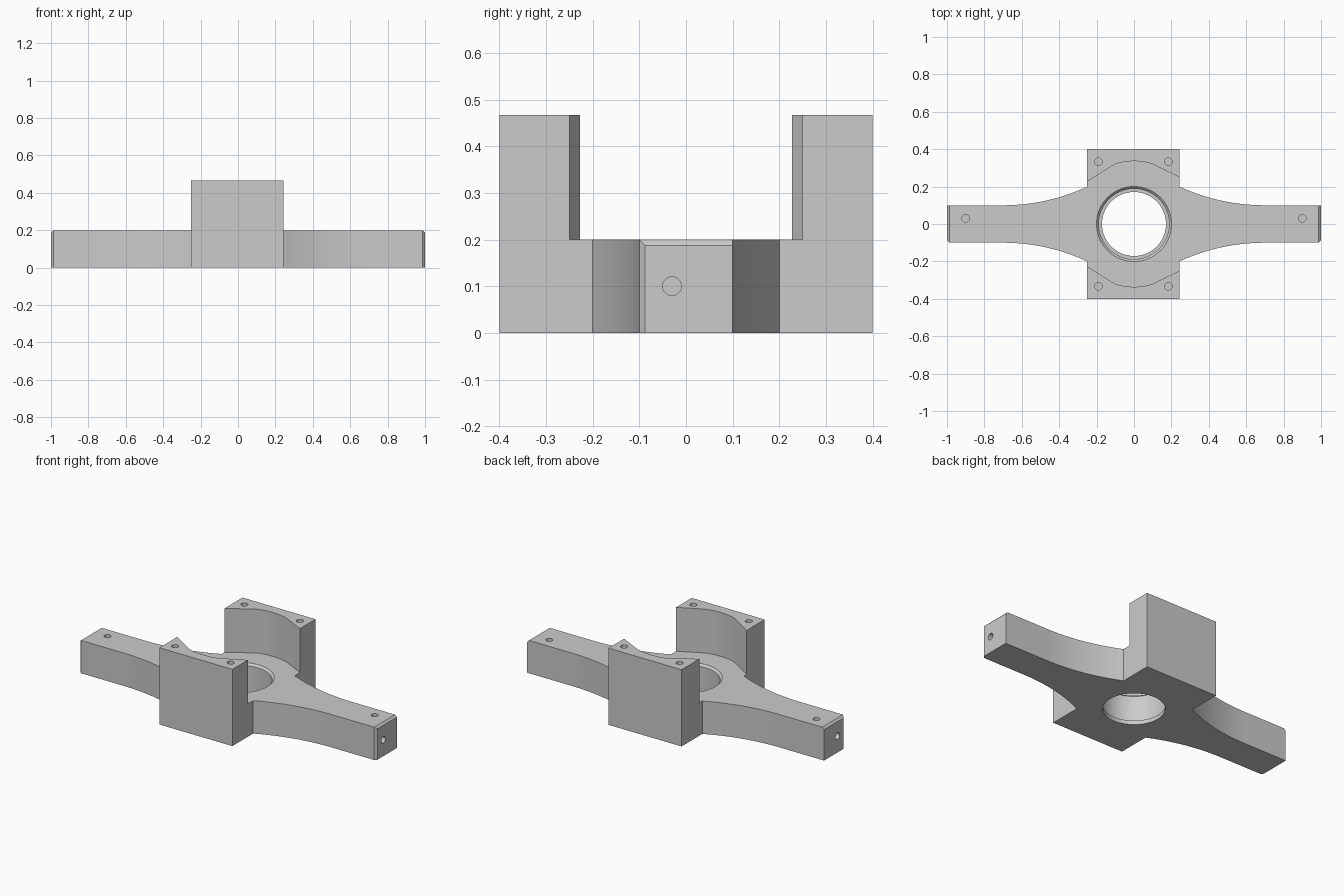
import bpy, bmesh, math
from mathutils import Matrix, Vector

cube = bpy.data.objects.get("Cube")
if cube:
    bpy.data.objects.remove(cube, do_unlink=True)

LEFT, RIGHT = -0.25, 0.242      # sides of the centre block
DEPTH, BASE_TOP, TOWER_TOP = 0.4, 0.2, 0.467
ARM, CHAMFER, PIN = 0.1, 0.0125, 0.02

grey = bpy.data.materials.new("plain_grey")
grey.use_nodes = True
colour = (0.6, 0.6, 0.6, 1)
grey.diffuse_color = colour
grey.node_tree.nodes["Principled BSDF"].inputs["Base Color"].default_value = colour


def make_object(name, bm):
    bmesh.ops.recalc_face_normals(bm, faces=bm.faces[:])
    mesh = bpy.data.meshes.new(name)
    bm.to_mesh(mesh)
    bm.free()
    mesh.materials.append(grey)
    obj = bpy.data.objects.new(name, mesh)
    bpy.context.collection.objects.link(obj)
    return obj


def prism(outline, bottom, top):
    bm = bmesh.new()
    face = bm.faces.new([bm.verts.new((x, y, bottom)) for x, y in outline])
    ext = bmesh.ops.extrude_face_region(bm, geom=[face])
    moved = [v for v in ext["geom"] if isinstance(v, bmesh.types.BMVert)]
    bmesh.ops.translate(bm, vec=(0, 0, top - bottom), verts=moved)
    return bm


def turned(profile, matrix, sides):
    """Closed solid of rings given as (radius, height)."""
    bm = bmesh.new()
    rings = []
    for r, z in profile:
        angles = [math.tau * i / sides for i in range(sides)]
        rings.append([bm.verts.new(matrix @ Vector((r * math.cos(a), r * math.sin(a), z)))
                      for a in angles])
    for low, high in zip(rings, rings[1:]):
        for i in range(sides):
            j = (i + 1) % sides
            bm.faces.new((low[i], low[j], high[j], high[i]))
    bm.faces.new(rings[0][::-1])
    bm.faces.new(rings[-1])
    return bm


def cut(obj, profile, matrix, sides=24):
    cutter = make_object("cutter", turned(profile, matrix, sides))
    cutter.hide_render = True
    mod = obj.modifiers.new("hole", "BOOLEAN")
    mod.operation, mod.solver, mod.object = "DIFFERENCE", "EXACT", cutter
    bpy.context.view_layer.objects.active = obj
    bpy.ops.object.modifier_apply(modifier=mod.name)
    bpy.data.objects.remove(cutter, do_unlink=True)


def finish(obj):
    bpy.ops.object.select_all(action="DESELECT")
    obj.select_set(True)
    bpy.context.view_layer.objects.active = obj
    bpy.ops.object.shade_smooth_by_angle(angle=math.radians(20))


def flare(side):
    """Curved upper edge of an arm, from its root to where it runs straight."""
    straight = math.copysign(0.7, side)
    run, rise = abs(straight - side), 0.1
    radius = (run * run + rise * rise) / (2 * rise)
    points = []
    for i in range(17):
        x = side + (straight - side) * i / 16
        points.append((x, ARM + radius - math.sqrt(radius ** 2 - (x - straight) ** 2)))
    return points


# Base plate: two flared arms and the centre block
upper = [(1, ARM)] + flare(RIGHT)[::-1] + [(RIGHT, DEPTH), (LEFT, DEPTH)]
upper += flare(LEFT) + [(-1, ARM)]
bm = prism(upper + [(x, -y) for x, y in reversed(upper)], 0, BASE_TOP)


def is_end_edge(edge):
    a, b = (v.co for v in edge.verts)
    if min(abs(a.x), abs(b.x)) < 0.999 or a.x * b.x < 0:
        return False
    on_top = min(a.z, b.z) > BASE_TOP - 0.001
    on_front = max(a.y, b.y) < -ARM + 0.001
    return on_top or on_front


bmesh.ops.bevel(bm, geom=[e for e in bm.edges if is_end_edge(e)],
                offset=CHAMFER, segments=1, affect="EDGES")
base = make_object("base_with_arms", bm)

# Bearing seat with a lip below and a chamfered mouth
seat, lip, lip_top = 0.188, 0.171, 0.025
cut(base, [(lip, -0.1), (lip, lip_top), (seat, lip_top), (seat, BASE_TOP - CHAMFER),
           (seat + 2 * CHAMFER, BASE_TOP + CHAMFER)], Matrix.Identity(4), 96)

# Pin holes in the arm tops and arm ends
pin = [(PIN, -0.07), (PIN, 0.07)]
for side in (-1, 1):
    cut(base, pin, Matrix.Translation((side * 0.9, 0.03, BASE_TOP)))
    cut(base, pin, Matrix.Translation((side, -0.03, 0.1)) @ Matrix.Rotation(math.pi / 2, 4, "Y"))
finish(base)

# Towers with a hollowed inner face and two pin holes each
hollow = 0.336
inner = [(LEFT, 0.227)]
inner += [(x / 100, math.sqrt(hollow ** 2 - (x / 100) ** 2)) for x in range(-10, 11, 2)]
inner += [(RIGHT, 0.25)]
for name, side in (("front_tower", -1), ("back_tower", 1)):
    outline = [(x, side * y) for x, y in inner + [(RIGHT, DEPTH), (LEFT, DEPTH)]]
    tower = make_object(name, prism(outline, BASE_TOP, TOWER_TOP))
    for x in (-0.19, 0.184):
        cut(tower, pin, Matrix.Translation((x, side * 0.333, TOWER_TOP)))
    finish(tower)
